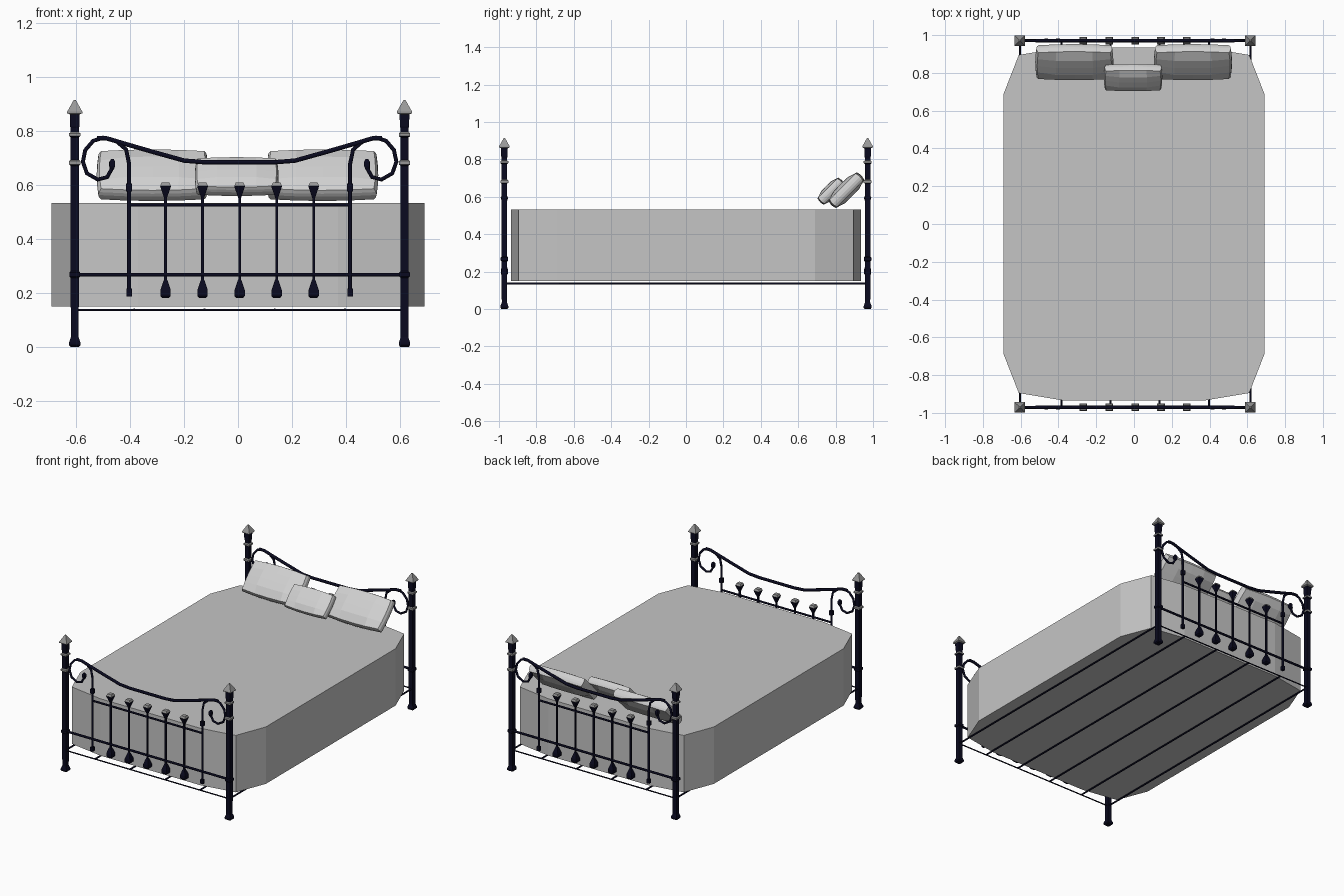
import bpy, bmesh, math
from mathutils import Matrix, Vector

if "Cube" in bpy.data.objects:
    bpy.data.objects.remove(bpy.data.objects["Cube"])


def material(name, r, g, b):
    m = bpy.data.materials.new(name)
    m.diffuse_color = (r, g, b, 1)
    m.use_nodes = True
    m.node_tree.nodes["Principled BSDF"].inputs["Base Color"].default_value = m.diffuse_color
    return m


IRON = material("dark_iron", 0.003, 0.003, 0.014)
PEWTER = material("pewter_grey", 0.31, 0.31, 0.31)
LINEN = material("linen_grey", 0.56, 0.56, 0.56)
PILLOW = material("pillow_grey", 0.63, 0.63, 0.63)

CX = 0.006          # centre line of the iron frame
PX, PY = 0.61, 0.971  # post offsets


def finish(name, bm, mats):
    bmesh.ops.recalc_face_normals(bm, faces=bm.faces)
    me = bpy.data.meshes.new(name)
    bm.to_mesh(me)
    bm.free()
    for m in mats:
        me.materials.append(m)
    ob = bpy.data.objects.new(name, me)
    bpy.context.collection.objects.link(ob)
    return ob


def turned(name, profile, x, y, grey_bands=()):
    """Square turned part from (half width, z) pairs; bands of z become pewter."""
    bm = bmesh.new()
    rings = [[bm.verts.new((x + sx * r, y + sy * r, z))
              for sx, sy in ((-1, -1), (1, -1), (1, 1), (-1, 1))] for r, z in profile]
    for a, b in zip(rings, rings[1:]):
        for i in range(4):
            j = (i + 1) % 4
            bm.faces.new((a[i], a[j], b[j], b[i]))
    bm.faces.new(rings[0][::-1])
    bm.faces.new(rings[-1])
    for f in bm.faces:
        z = f.calc_center_median().z
        f.material_index = int(any(lo < z < hi for lo, hi in grey_bands))
    return finish(name, bm, [IRON, PEWTER])


def rod(name, points, radius):
    """Iron rod swept along points."""
    cu = bpy.data.curves.new(name, 'CURVE')
    cu.dimensions = '3D'
    cu.bevel_depth = radius
    cu.bevel_resolution = 1
    cu.use_fill_caps = True
    sp = cu.splines.new('POLY')
    sp.points.add(len(points) - 1)
    for p, co in zip(sp.points, points):
        p.co = (*co, 1)
    cu.materials.append(IRON)
    ob = bpy.data.objects.new(name, cu)
    bpy.context.collection.objects.link(ob)
    bpy.ops.object.select_all(action='DESELECT')
    ob.select_set(True)
    bpy.context.view_layer.objects.active = ob
    bpy.ops.object.convert(target='MESH')
    return ob


POST = [(.016, 0), (.021, .006), (.021, .016), (.014, .036), (.015, .175), (.015, .255),
        (.020, .26), (.020, .275), (.015, .28), (.015, .67), (.021, .675), (.021, .687),
        (.015, .692), (.015, .775), (.021, .78), (.021, .79), (.015, .795), (.015, .81),
        (.017, .815), (.018, .86), (.028, .864), (.028, .87), (.004, .913)]
BALUSTER = [(.012, .18), (.019, .188), (.019, .21), (.008, .243), (.005, .25), (.005, .55),
            (.009, .562), (.018, .588), (.02, .595), (.014, .608)]
SCROLL = [(.409, .19), (.409, .60), (.409, .678), (.420, .73), (.455, .76), (.505, .774),
          (.542, .762), (.571, .728), (.580, .685), (.565, .642), (.525, .619), (.490, .628),
          (.475, .655), (.475, .685)]
CREST = [(.527, .772), (.490, .771), (.427, .752), (.32, .721), (.205, .689), (.13, .683)]

# Head and foot ends
for end, y in (("foot", -PY), ("head", PY)):
    for side, s in (("left", -1), ("right", 1)):
        turned(f"{end}_{side}_post", POST, CX + s * PX, y,
               [(.674, .693), (.779, .796), (.861, 1)])
        rod(f"{end}_{side}_scroll", [(CX + s * x, y, z) for x, z in SCROLL], .0075)
        turned(f"{end}_{side}_scroll_tip",
               [(.005, .655), (.010, .668), (.010, .685), (.005, .695)], CX + s * .471, y)
        turned(f"{end}_{side}_scroll_collar", [(.011, .575), (.011, .605)], CX + s * .409, y)
        turned(f"{end}_{side}_scroll_foot", [(.010, .187), (.010, .215)], CX + s * .409, y)
    crest = [(-x, z) for x, z in CREST] + CREST[::-1]
    rod(f"{end}_crest_rail", [(CX + x, y, z) for x, z in crest], .0095)
    for name, half, z, r in (("lower_rail", PX, .267, .0075), ("upper_rail", .409, .525, .0065),
                             ("base_rail", PX, .137, .004)):
        rod(f"{end}_{name}", [(CX - half, y, z), (CX + half, y, z)], r)
    for i in range(5):
        turned(f"{end}_baluster_{i + 1}", BALUSTER, CX + (i - 2) * .137, y, [(.594, 1)])

# Side rails and lengthwise slats
for i, x in enumerate((-PX, -.39, -.13, .13, .39, PX)):
    rod(f"base_slat_{i + 1}", [(CX + x, -PY, .137), (CX + x, PY, .137)], .0055)

# Mattress with blanket: chamfered slab
quarter = [(.69, .69), (.61, .895), (.37, .935)]
outline = (quarter + [(-x, y) for x, y in quarter[::-1]]
           + [(-x, -y) for x, y in quarter] + [(x, -y) for x, y in quarter[::-1]])
bm = bmesh.new()
base = bm.faces.new([bm.verts.new((x, y, .15)) for x, y in outline])
ext = bmesh.ops.extrude_face_region(bm, geom=[base], use_keep_orig=True)
bmesh.ops.translate(bm, vec=(0, 0, .383),
                    verts=[v for v in ext["geom"] if isinstance(v, bmesh.types.BMVert)])
finish("mattress", bm, [LINEN])


def pillow(name, loc, width, length, thick, lean):
    """Puffed cushion, fuller in the middle than at the seams."""
    bm = bmesh.new()
    bmesh.ops.create_cube(bm, size=2)
    bmesh.ops.subdivide_edges(bm, edges=bm.edges[:], cuts=3, use_grid_fill=True)
    for v in bm.verts:
        u, w, t = v.co
        puff = .62 + .38 * (1 - u ** 4) * (1 - w ** 4)
        rim = 1 - .05 * t * t
        v.co = (u * width / 2 * rim * (1 - .03 * w * w),
                w * length / 2 * rim * (1 - .08 * u * u), t * thick / 2 * puff)
    bm.transform(Matrix.Translation(Vector(loc)) @ Matrix.Rotation(math.radians(lean), 4, 'X'))
    finish(name, bm, [PILLOW])


# Pillows leaning on the headboard
pillow("left_pillow", (-.316, .857, .635), .414, .225, .09, 45)
pillow("right_pillow", (.312, .857, .635), .414, .225, .09, 45)
pillow("small_pillow", (-.005, .775, .63), .31, .165, .075, 45)
